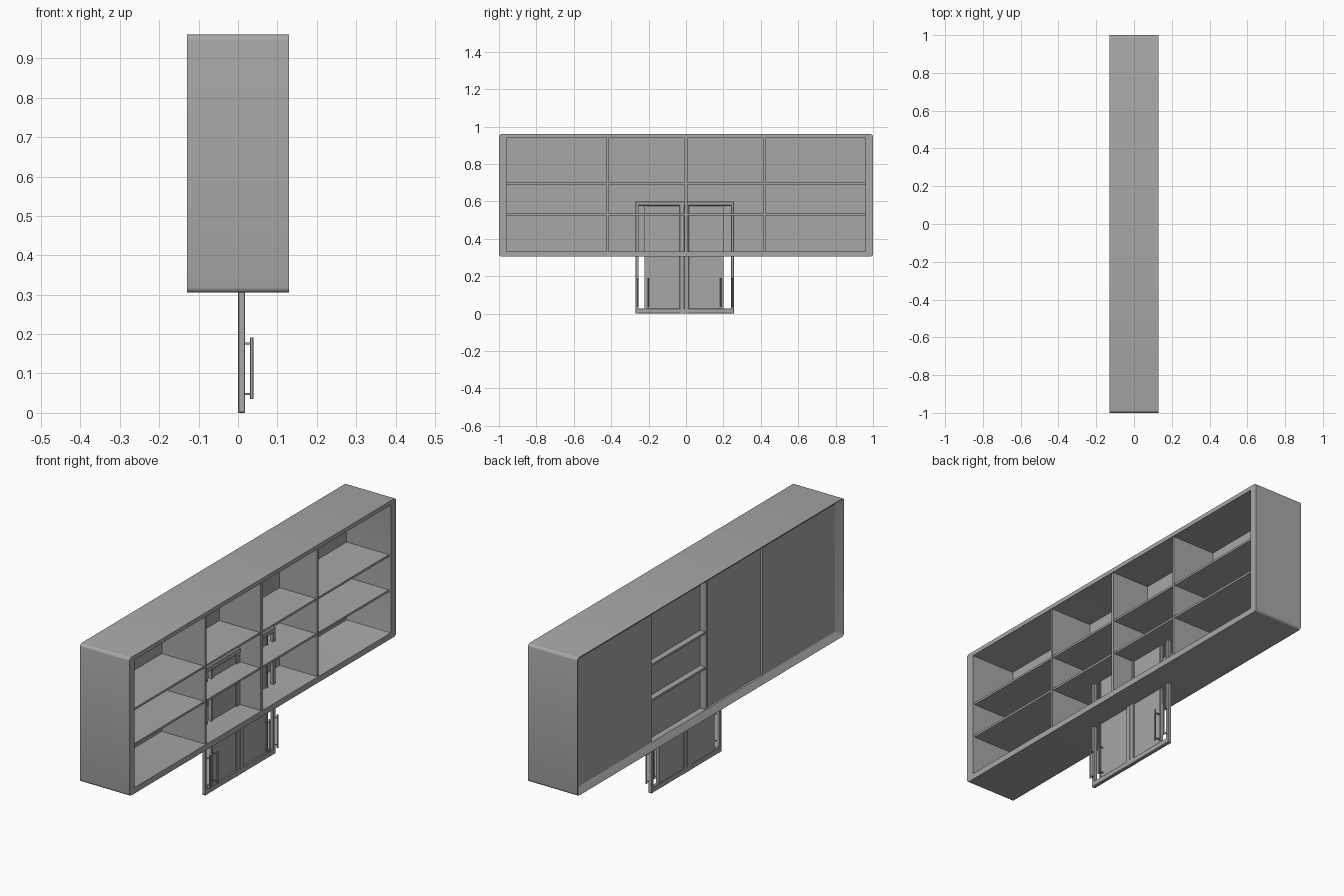
import bpy, bmesh, math

if "Cube" in bpy.data.objects:
    bpy.data.objects.remove(bpy.data.objects["Cube"])

grey = bpy.data.materials.new("warm_grey")
grey.diffuse_color = (0.39, 0.39, 0.38, 1)
grey.use_nodes = True
grey.node_tree.nodes["Principled BSDF"].inputs["Base Color"].default_value = grey.diffuse_color


def finish(name, bm):
    bmesh.ops.recalc_face_normals(bm, faces=bm.faces)
    me = bpy.data.meshes.new(name)
    bm.to_mesh(me)
    bm.free()
    me.materials.append(grey)
    ob = bpy.data.objects.new(name, me)
    bpy.context.scene.collection.objects.link(ob)
    return ob


def box(name, x, y, z, bevel=0):
    bm = bmesh.new()
    bmesh.ops.create_cube(bm, size=1)
    for v in bm.verts:
        for i, (a, b) in enumerate((x, y, z)):
            v.co[i] = a if v.co[i] < 0 else b
    if bevel:
        bmesh.ops.bevel(bm, geom=bm.edges[:], offset=bevel, segments=1, affect='EDGES')
    return finish(name, bm)


def rod(name, a, b, r, sides=10):
    # round bar between two points along x or z
    cu = bpy.data.curves.new(name, 'CURVE')
    cu.dimensions = '3D'
    cu.bevel_depth = r
    cu.bevel_resolution = 2
    cu.use_fill_caps = True
    sp = cu.splines.new('POLY')
    sp.points.add(1)
    for p, c in zip(sp.points, (a, b)):
        p.co = (*c, 1)
    cu.materials.append(grey)
    ob = bpy.data.objects.new(name, cu)
    bpy.context.scene.collection.objects.link(ob)
    return ob


def ring(x, y0, y1, z0, z1, r):
    # rounded rectangle in the yz plane
    pts = []
    for cy, cz, start in ((y1 - r, z1 - r, 0), (y0 + r, z1 - r, 90),
                          (y0 + r, z0 + r, 180), (y1 - r, z0 + r, 270)):
        for k in range(5):
            a = math.radians(start + k * 22.5)
            pts.append((x, cy + r * math.cos(a), cz + r * math.sin(a)))
    return pts


# cabinet shell: rounded outside, open front, sloped rim at the back
OUT = (-1, 1, 0.305, 0.96, 0.014)
INN = (-0.96, 0.96, 0.333, 0.94, 0.002)
bm = bmesh.new()
loops = [[bm.verts.new(p) for p in ring(x, *shape)]
         for x, shape in ((-0.13, OUT), (0.13, OUT), (0.13, INN), (-0.11, INN))]
for i in range(4):
    a, b = loops[i], loops[(i + 1) % 4]
    n = len(a)
    for k in range(n):
        bm.faces.new((a[k], a[(k + 1) % n], b[(k + 1) % n], b[k]))
shell = finish("cabinet_shell", bm)
bpy.context.view_layer.objects.active = shell
shell.select_set(True)
bpy.ops.object.shade_smooth_by_angle(angle=math.radians(30))

# upright dividers
for i, y in enumerate((-0.42, 0.0, 0.42)):
    t = 0.008 if y == 0 else 0.005
    box(f"divider_{i + 1}", (-0.11, 0.125), (y - t, y + t), (0.333, 0.94))

# four bays: back panel (set in at different depths) and two shelves each
bays = ((-0.96, -0.42, -0.11), (-0.42, 0.0, -0.10), (0.0, 0.42, -0.08), (0.42, 0.96, -0.11))
for i, (y0, y1, xb) in enumerate(bays):
    box(f"back_panel_{i + 1}", (xb, xb + 0.008), (y0, y1), (0.333, 0.94))
    for j, z in enumerate((0.53, 0.697)):
        back = -0.108 if i == 2 else xb + 0.004
        box(f"shelf_{i + 1}_{j + 1}", (back, 0.12), (y0, y1), (z - 0.005, z + 0.005))

# pair of framed doors below, running up into the cabinet
box("door_bottom_rail", (0, 0.018), (-0.27, 0.257), (0, 0.027), 0.003)
box("door_top_rail", (0, 0.018), (-0.27, 0.257), (0.577, 0.6), 0.003)
for name, y0, y1 in (("left_stile", -0.27, -0.253), ("centre_stile_left", -0.034, -0.009),
                     ("centre_stile_right", -0.009, 0.016), ("right_stile", 0.24, 0.257)):
    box(name, (0, 0.018), (y0, y1), (0, 0.6), 0.002)
box("left_door_panel", (0.002, 0.010), (-0.22, -0.03), (0.02, 0.58))
box("right_door_panel", (0.002, 0.010), (0.012, 0.2), (0.02, 0.58))
for name, y in (("left_inner_strip", -0.218), ("right_inner_strip", 0.198)):
    box(name, (0, 0.016), (y - 0.003, y + 0.003), (0.02, 0.58))

# handles: upright bar on two stand-offs
for i, y in enumerate((-0.259, -0.203, 0.186, 0.247)):
    rod(f"handle_bar_{i + 1}", (0.035, y, 0.035), (0.035, y, 0.192), 0.004)
    for j, z in enumerate((0.048, 0.176)):
        rod(f"handle_post_{i + 1}_{j + 1}", (0.006, y, z), (0.035, y, z), 0.003)
